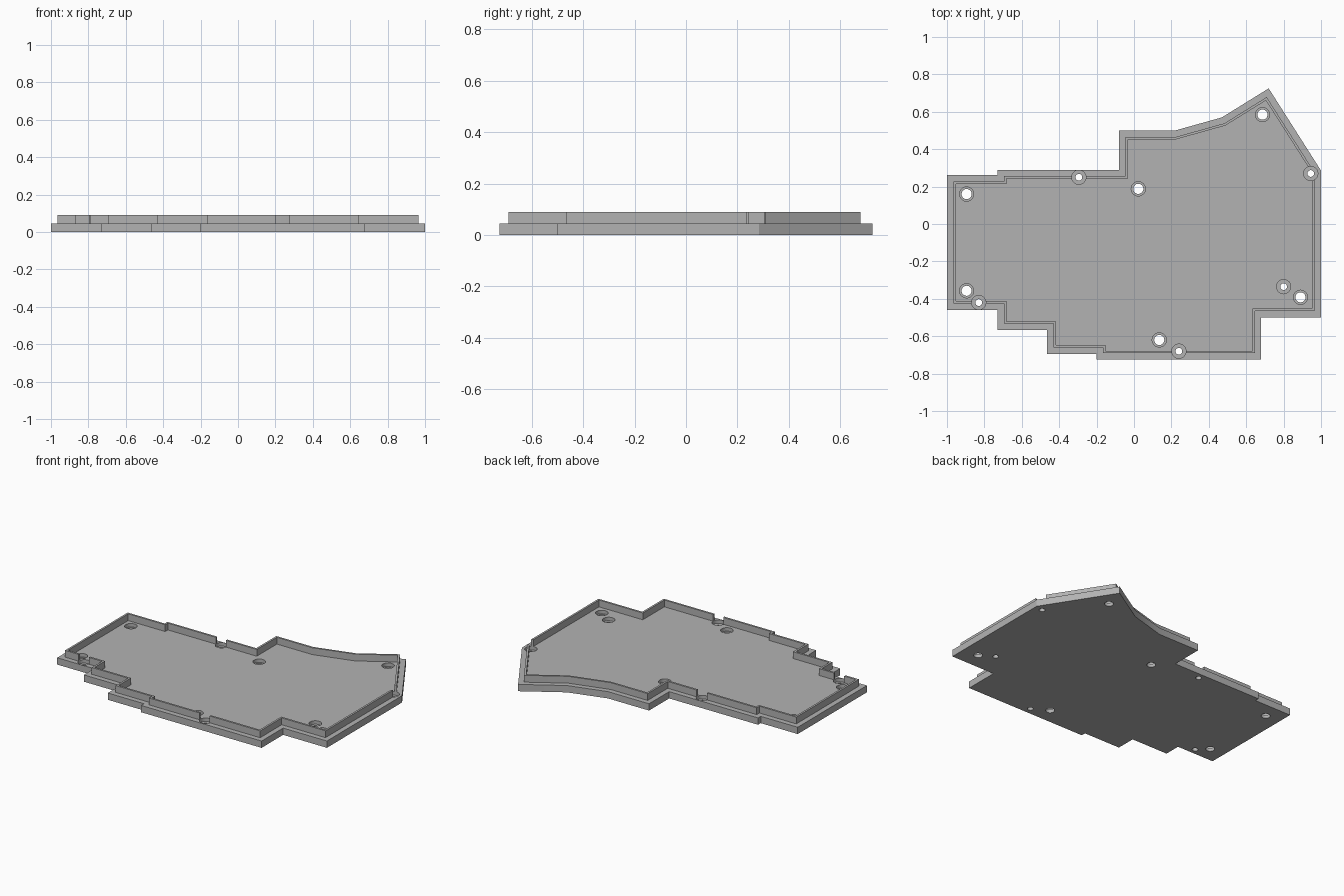
import bpy, bmesh, math
from mathutils import Vector

if "Cube" in bpy.data.objects:
    bpy.data.objects.remove(bpy.data.objects["Cube"])

PLATE_TOP, RIM_TOP, BORE_FLOOR = 0.045, 0.09, 0.022

# Case outline, counter-clockwise
OUTLINE = [Vector(p) for p in (
    (-1, -0.46), (-0.73, -0.46), (-0.73, -0.567), (-0.465, -0.567),
    (-0.465, -0.695), (-0.2, -0.695), (-0.2, -0.725), (0.68, -0.725),
    (0.68, -0.5), (1, -0.5), (1, 0.285), (0.72, 0.725), (0.47, 0.57),
    (0.22, 0.5), (-0.08, 0.5), (-0.08, 0.29), (-0.73, 0.29),
    (-0.73, 0.262), (-1, 0.262))]

# Screw hole centres
WIDE_HOLES = [(-0.895, 0.16), (-0.895, -0.357), (0.023, 0.188),
              (0.687, 0.585), (0.89, -0.392), (0.135, -0.62)]
NARROW_HOLES = [(-0.295, 0.25), (0.945, 0.27), (-0.83, -0.42),
                (0.80, -0.335), (0.24, -0.68)]

grey = bpy.data.materials.new("grey plastic")
grey.use_nodes = True
grey.diffuse_color = (0.45, 0.45, 0.45, 1)
grey.node_tree.nodes["Principled BSDF"].inputs["Base Color"].default_value = grey.diffuse_color


def inset(points, d):
    """Move every edge of a counter-clockwise polygon inward by d."""
    result = []
    for i, p in enumerate(points):
        a = (p - points[i - 1]).normalized()
        b = (points[(i + 1) % len(points)] - p).normalized()
        na, nb = Vector((-a.y, a.x)), Vector((-b.y, b.x))
        result.append(p + (na + nb) * d / (1 + na.dot(nb)))
    return result


def finish(name, bm):
    bmesh.ops.recalc_face_normals(bm, faces=bm.faces)
    mesh = bpy.data.meshes.new(name)
    bm.to_mesh(mesh)
    bm.free()
    mesh.materials.append(grey)
    obj = bpy.data.objects.new(name, mesh)
    bpy.context.collection.objects.link(obj)
    return obj


def ring(bm, points, z):
    return [bm.verts.new((p[0], p[1], z)) for p in points]


def bridge(bm, a, b):
    for i in range(len(a)):
        bm.faces.new((a[i - 1], a[i], b[i], b[i - 1]))


# Base plate
bm = bmesh.new()
low, high = ring(bm, OUTLINE, 0), ring(bm, OUTLINE, PLATE_TOP)
bm.faces.new(low)
bm.faces.new(high)
bridge(bm, low, high)
plate = finish("base_plate", bm)

# Thin raised rim
bm = bmesh.new()
outer, inner = inset(OUTLINE, 0.034), inset(OUTLINE, 0.047)
loops = [ring(bm, outer, PLATE_TOP), ring(bm, outer, RIM_TOP),
         ring(bm, inner, RIM_TOP), ring(bm, inner, PLATE_TOP)]
for i in range(4):
    bridge(bm, loops[i - 1], loops[i])
rim = finish("rim_wall", bm)

# Stepped cutters: through hole below, wide counterbore above
bm = bmesh.new()
for holes, radius in ((WIDE_HOLES, 0.027), (NARROW_HOLES, 0.018)):
    for x, y in holes:
        loops = []
        for r, z in ((radius, -0.02), (radius, BORE_FLOOR),
                     (0.038, BORE_FLOOR), (0.038, 0.12)):
            circle = [(x + r * math.cos(k * math.tau / 32),
                       y + r * math.sin(k * math.tau / 32)) for k in range(32)]
            loops.append(ring(bm, circle, z))
        bm.faces.new(loops[0])
        bm.faces.new(loops[-1])
        for a, b in zip(loops, loops[1:]):
            bridge(bm, a, b)
cutter = finish("screw_hole_cutter", bm)

for obj in (plate, rim):
    cut = obj.modifiers.new("screw holes", 'BOOLEAN')
    cut.operation = 'DIFFERENCE'
    cut.solver = 'EXACT'
    cut.object = cutter
    bpy.ops.object.select_all(action='DESELECT')
    bpy.context.view_layer.objects.active = obj
    obj.select_set(True)
    bpy.ops.object.modifier_apply(modifier=cut.name)
    bpy.ops.object.shade_smooth_by_angle(angle=math.radians(30))

bpy.data.objects.remove(cutter)
